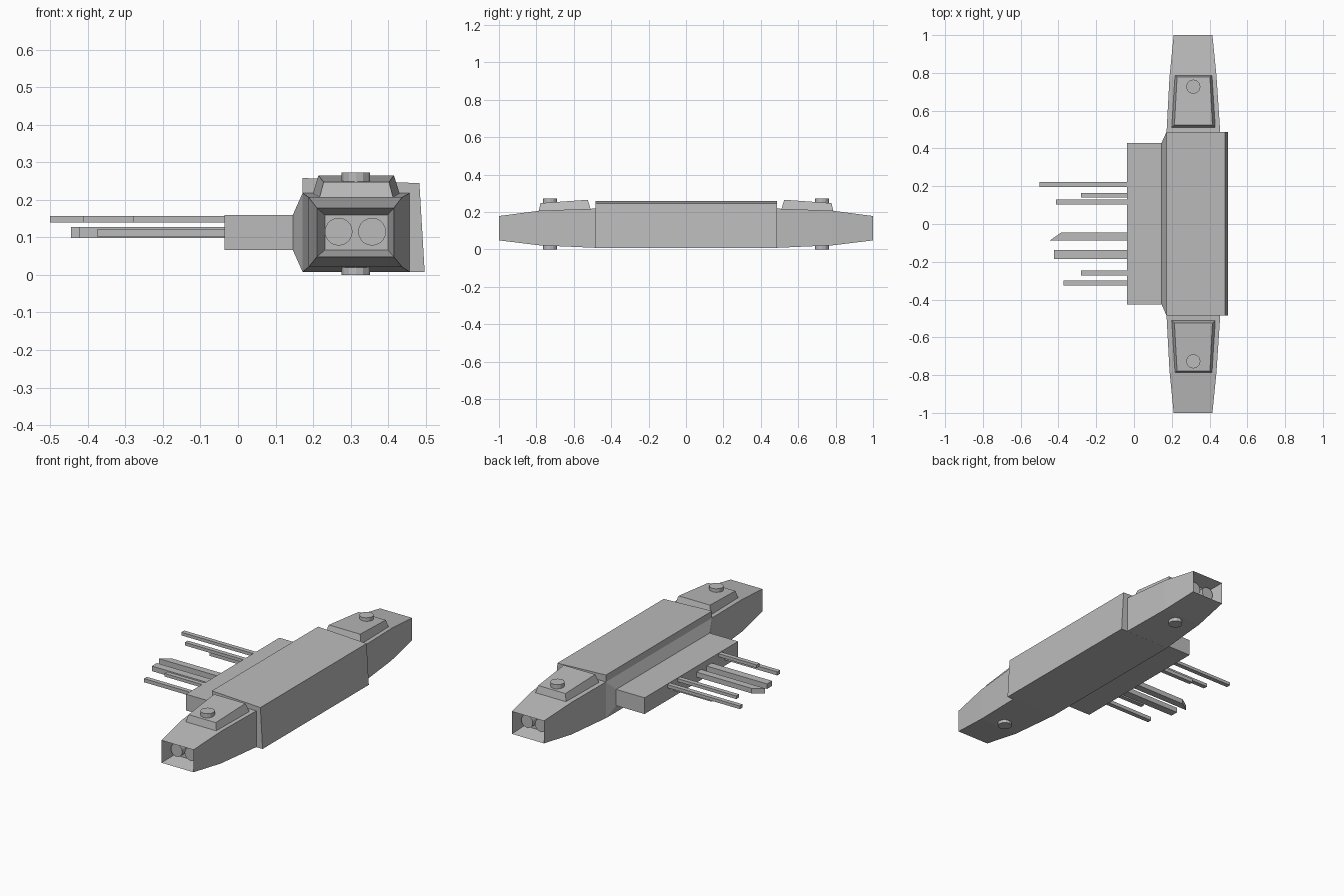
import bpy, bmesh, math
from mathutils import Matrix

if "Cube" in bpy.data.objects:
    bpy.data.objects.remove(bpy.data.objects["Cube"])

grey = bpy.data.materials.new("hull grey")
grey.diffuse_color = (0.5, 0.5, 0.5, 1)
grey.use_nodes = True
grey.node_tree.nodes["Principled BSDF"].inputs["Base Color"].default_value = grey.diffuse_color


def finish(name, bm):
    bmesh.ops.recalc_face_normals(bm, faces=bm.faces)
    me = bpy.data.meshes.new(name)
    bm.to_mesh(me)
    bm.free()
    me.materials.append(grey)
    ob = bpy.data.objects.new(name, me)
    bpy.context.collection.objects.link(ob)
    return ob


def loft(name, rings):
    """Skin a list of equal-sized point rings and cap both ends."""
    bm = bmesh.new()
    vs = [[bm.verts.new(p) for p in r] for r in rings]
    n = len(rings[0])
    for a, b in zip(vs, vs[1:]):
        for i in range(n):
            j = (i + 1) % n
            bm.faces.new((a[i], a[j], b[j], b[i]))
    bm.faces.new(vs[0])
    bm.faces.new(vs[-1])
    return finish(name, bm)


def ring_y(y, x0, x1, z0, z1):
    return [(x0, y, z0), (x1, y, z0), (x1, y, z1), (x0, y, z1)]


def ring_x(x, y0, y1, z0, z1):
    return [(x, y0, z0), (x, y1, z0), (x, y1, z1), (x, y0, z1)]


def cylinder(name, loc, r, depth, sides, rot=Matrix()):
    bm = bmesh.new()
    bmesh.ops.create_cone(bm, cap_ends=True, segments=sides, radius1=r, radius2=r,
                          depth=depth, matrix=Matrix.Translation(loc) @ rot)
    return finish(name, bm)


# central hull with sloping roof
section = [(0.172, 0.008), (0.497, 0.008), (0.483, 0.244), (0.172, 0.258)]
loft("central_hull", [[(x, y, z) for x, z in section] for y in (-0.485, 0.487)])

# side slab with tapered root
loft("side_slab", [ring_x(0.172, -0.485, 0.487, 0.008, 0.218),
                   ring_x(0.146, -0.425, 0.43, 0.066, 0.16),
                   ring_x(-0.036, -0.425, 0.43, 0.066, 0.16)])

# antenna bars: y range, tip x at each side, z range
HIGH, LOW, THICK = (0.139, 0.157), (0.101, 0.122), (0.098, 0.127)
bars = [(0.196, 0.222, -0.5, -0.5, HIGH), (0.14, 0.165, -0.28, -0.28, LOW),
        (0.104, 0.13, -0.413, -0.413, HIGH), (-0.087, -0.046, -0.445, -0.387, THICK),
        (-0.184, -0.138, -0.423, -0.423, THICK), (-0.273, -0.247, -0.28, -0.28, HIGH),
        (-0.326, -0.3, -0.374, -0.374, LOW)]
for k, (y0, y1, xa, xb, (z0, z1)) in enumerate(bars):
    tip = [(xa, y0, z0), (xb, y1, z0), (xb, y1, z1), (xa, y0, z1)]
    loft(f"antenna_bar_{k + 1}", [ring_x(-0.02, y0, y1, z0, z1), tip])

# mirrored end sections
turn = Matrix.Rotation(math.pi / 2, 4, 'X')
for s, side in ((-1, "front"), (1, "back")):
    # tapered body with open recess at its end
    loft(f"{side}_end_body", [ring_y(s * 0.48, 0.172, 0.457, 0.008, 0.218),
                              ring_y(s * 0.78, 0.188, 0.437, 0.021, 0.207),
                              ring_y(s * 1.0, 0.21, 0.415, 0.048, 0.178),
                              ring_y(s * 0.91, 0.231, 0.399, 0.066, 0.16)])
    # engine nozzles inside the recess
    for k, x in enumerate((0.268, 0.357)):
        cylinder(f"{side}_nozzle_{k + 1}", (x, s * 0.92, 0.115), 0.037, 0.05, 20, turn)
    # raised deck block
    loft(f"{side}_deck_block", [
        [(0.196, s * 0.507, 0.205), (0.434, s * 0.507, 0.205),
         (0.416, s * 0.79, 0.195), (0.214, s * 0.79, 0.195)],
        [(0.214, s * 0.525, 0.265), (0.415, s * 0.525, 0.265),
         (0.402, s * 0.778, 0.247), (0.228, s * 0.778, 0.247)]])
    # round hatch showing above and below
    cylinder(f"{side}_hatch", (0.314, s * 0.727, 0.1365), 0.038, 0.273, 12)
